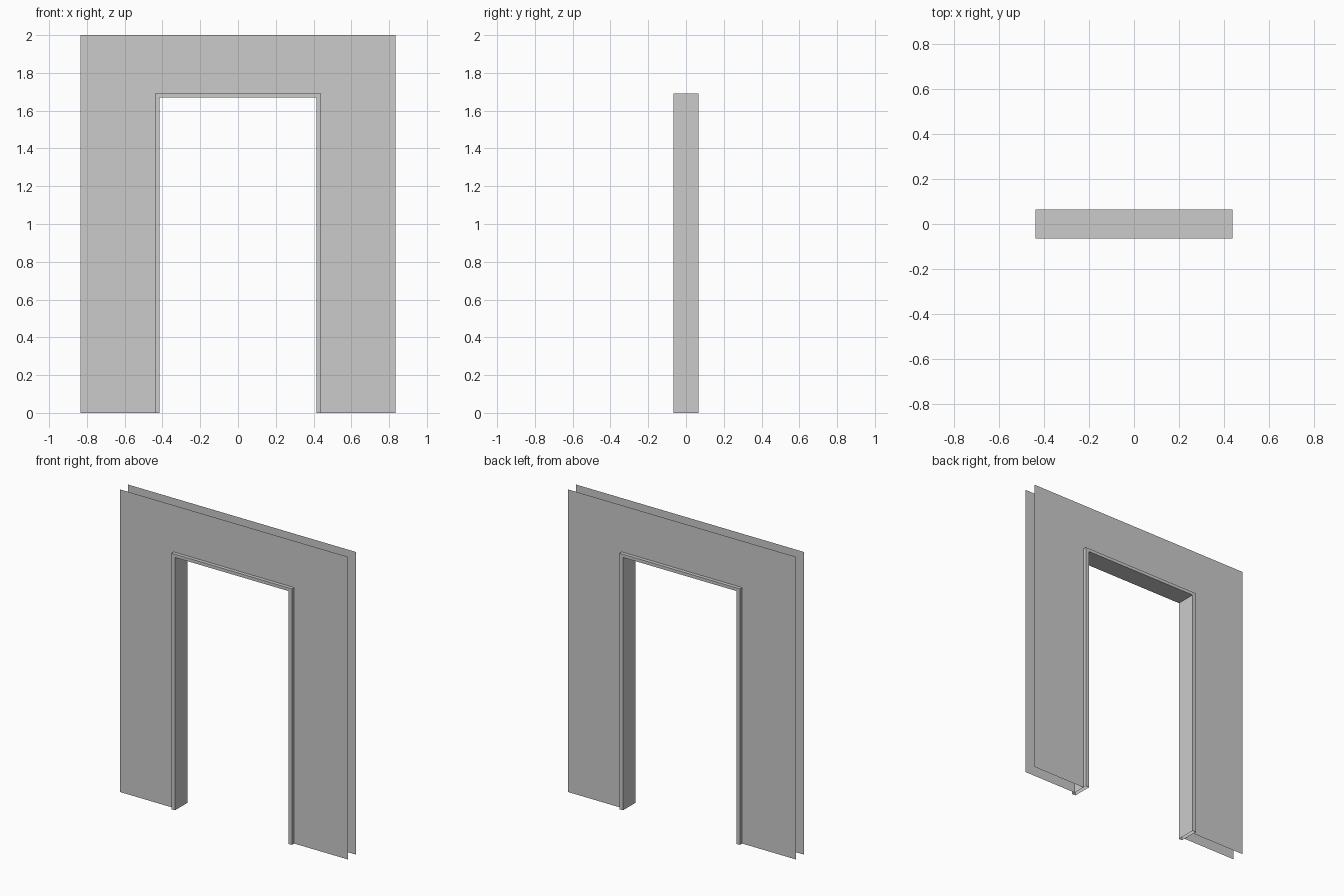
import bpy
import bmesh

if "Cube" in bpy.data.objects:
    bpy.data.objects.remove(bpy.data.objects["Cube"])

WALL_W, WALL_H, WALL_Y = 0.834, 2.0, 0.042      # wall half width, height, half thickness
OUT_W, OUT_H = 0.44, 1.692                      # frame outer half width and height
IN_W, IN_H = 0.415, 1.671                       # clear opening half width and height
FRAME_Y = 0.0655                                # frame half depth


def arch(w, h):
    """Outline of a doorway, foot to foot, as (x, z) points."""
    return [(-w, 0), (-w, h), (w, h), (w, 0)]


def loft(name, rails, closed=False):
    """Bridge matching doorway outlines, each given as (half width, height, y)."""
    bm = bmesh.new()
    rows = [[bm.verts.new((x, y, z)) for x, z in arch(w, h)] for w, h, y in rails]
    pairs = list(zip(rows, rows[1:]))
    if closed:
        pairs.append((rows[-1], rows[0]))
    for a, b in pairs:
        for i in range(3):
            bm.faces.new((a[i], a[i + 1], b[i + 1], b[i]))
    bmesh.ops.recalc_face_normals(bm, faces=bm.faces)
    # single sheets should face away from the middle of the wall
    if len(rails) == 2 and bm.faces[:][0].normal.y * rails[0][2] < 0 if not bm.faces.ensure_lookup_table() else False:
        bmesh.ops.reverse_faces(bm, faces=bm.faces)
    mesh = bpy.data.meshes.new(name)
    bm.to_mesh(mesh)
    bm.free()
    obj = bpy.data.objects.new(name, mesh)
    bpy.context.collection.objects.link(obj)
    return obj


# Thin wall sheets on the front and back, cut out around the frame
for name, side in (("front_wall_sheet", -1), ("back_wall_sheet", 1)):
    y = side * WALL_Y
    loft(name, [(WALL_W, WALL_H, y), (OUT_W, OUT_H, y)])

# Door frame: hollow rectangular section swept around the opening, open feet
loft("door_frame", [
    (OUT_W, OUT_H, -FRAME_Y),
    (IN_W, IN_H, -FRAME_Y),
    (IN_W, IN_H, FRAME_Y),
    (OUT_W, OUT_H, FRAME_Y),
], closed=True)
